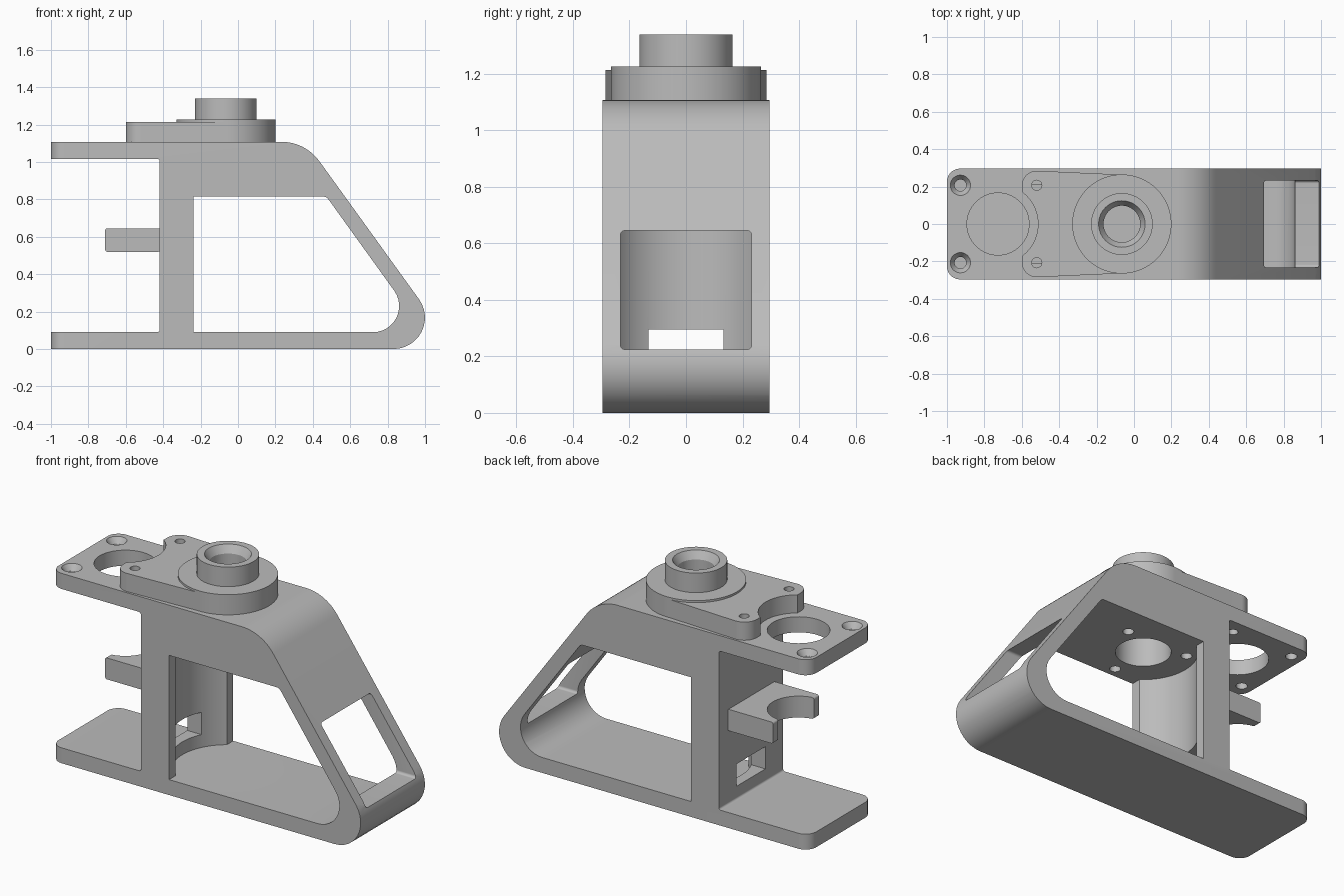
import bpy, bmesh, math
from mathutils import Vector

if "Cube" in bpy.data.objects:
    bpy.data.objects.remove(bpy.data.objects["Cube"], do_unlink=True)

grey = bpy.data.materials.new("plain grey")
grey.use_nodes = True
colour = (0.5, 0.5, 0.5, 1)
grey.diffuse_color = colour
grey.node_tree.nodes["Principled BSDF"].inputs["Base Color"].default_value = colour


def rounded(points, steps=12):
    """Turn (u, v, radius) corners into an outline with filleted corners."""
    out = []
    for i, (u, v, r) in enumerate(points):
        p = Vector((u, v))
        if r == 0:
            out.append(p)
            continue
        a = (Vector(points[i - 1][:2]) - p).normalized()
        b = (Vector(points[(i + 1) % len(points)][:2]) - p).normalized()
        half = a.angle(b) / 2
        centre = p + (a + b).normalized() * r / math.sin(half)
        start = p + a * r / math.tan(half) - centre
        end = p + b * r / math.tan(half) - centre
        turn = math.pi - 2 * half
        for k in range(steps + 1):
            t = k / steps
            out.append(centre + (start * math.sin((1 - t) * turn)
                                 + end * math.sin(t * turn)) / math.sin(turn))
    return out


def finish(name, bm):
    bmesh.ops.recalc_face_normals(bm, faces=bm.faces)
    mesh = bpy.data.meshes.new(name)
    bm.to_mesh(mesh)
    bm.free()
    mesh.materials.append(grey)
    ob = bpy.data.objects.new(name, mesh)
    bpy.context.collection.objects.link(ob)
    return ob


def prism(name, points, axis, lo, hi):
    """Extrude a filleted outline along the given axis."""
    place = {"x": lambda u, v, w: (w, u, v),
             "y": lambda u, v, w: (u, w, v),
             "z": lambda u, v, w: (u, v, w)}[axis]
    bm = bmesh.new()
    outline = rounded(points)
    face = bm.faces.new([bm.verts.new(place(p.x, p.y, lo)) for p in outline])
    top = bmesh.ops.extrude_face_region(bm, geom=[face])["geom"]
    shift = Vector(place(0, 0, hi - lo))
    bmesh.ops.translate(bm, vec=shift, verts=[g for g in top if isinstance(g, bmesh.types.BMVert)])
    return finish(name, bm)


def rect(u0, u1, v0, v1, r=0.0):
    return [(u0, v0, r), (u1, v0, r), (u1, v1, r), (u0, v1, r)]


def cylinder(name, x, y, r, z0, z1, r_top=None, sides=64):
    bm = bmesh.new()
    bmesh.ops.create_cone(bm, cap_ends=True, segments=sides, radius1=r,
                          radius2=r if r_top is None else r_top, depth=z1 - z0)
    bmesh.ops.translate(bm, vec=(x, y, (z0 + z1) / 2), verts=bm.verts)
    return finish(name, bm)


def combine(target, tool, operation="DIFFERENCE"):
    mod = target.modifiers.new("join", "BOOLEAN")
    mod.operation, mod.solver, mod.object = operation, "EXACT", tool
    bpy.context.view_layer.objects.active = target
    bpy.ops.object.modifier_apply(modifier=mod.name)
    bpy.data.objects.remove(tool, do_unlink=True)


W = 0.296           # half width of the frame
SHAFT = -0.065      # main bore position
TUBE = -0.727       # front hole position
FLOOR, CEILING, TOP = 0.09, 0.815, 1.108

# Frame: side profile with rounded nose and shoulder
frame = prism("frame", [
    (-1, 0, 0), (1.16, 0, 0.168), (0.36, TOP, 0.25), (-1, TOP, 0),
    (-1, 1.017, 0), (-0.42, 1.017, 0.012), (-0.42, FLOOR, 0.012), (-1, FLOOR, 0)],
    "y", -W, W)
combine(frame, prism("opening", [
    (-0.238, FLOOR, 0), (0.995, FLOOR, 0.14), (0.473, CEILING, 0.035), (-0.238, CEILING, 0)],
    "y", -1, 1))

# Round the plate ends in plan
combine(frame, prism("plan", [(-1, -W, 0.07), (1.2, -W, 0), (1.2, W, 0), (-1, W, 0.07)],
                     "z", -0.1, 1.3), "INTERSECT")

# Scoop in the upright, its small window and the window in the slope
combine(frame, cylinder("scoop", SHAFT, 0, 0.294, FLOOR, CEILING, sides=96))
combine(frame, prism("small_window", rect(-0.132, 0.132, 0.165, 0.295), "x", -0.6, -0.15))
combine(frame, prism("slope_window", rect(-0.232, 0.232, 0.225, 0.645, 0.015), "x", 0.55, 1.2))

# Holes in the top of the frame
combine(frame, cylinder("tube_hole", TUBE, 0, 0.166, 0.95, 1.2))
combine(frame, cylinder("bearing_hole", SHAFT, 0, 0.15, 0.7, 1.2))
for angle in (30, 150, 270):
    a = math.radians(angle)
    combine(frame, cylinder("fixing_hole", SHAFT + 0.235 * math.cos(a),
                            0.235 * math.sin(a), 0.03, 0.7, 1.2, sides=32))
for y in (-0.207, 0.207):
    combine(frame, cylinder("screw_hole", -0.928, y, 0.031, 0.95, 1.2, sides=32))
    combine(frame, cylinder("countersink", -0.928, y, 0.03, TOP - 0.035, TOP + 0.001, 0.055, 32))
    combine(frame, cylinder("cover_screw_hole", -0.52, y, 0.027, 0.95, 1.2, sides=32))

# Forked clip on the front of the upright
clip = prism("forked_clip", rect(-0.71, -0.415, 0.52, 0.645, 0.012), "y", -0.212, 0.212)
combine(clip, cylinder("clip_notch", TUBE, 0, 0.166, 0.4, 0.8))

# Cover: tapered plate with notch, round flange and hollow boss
cover = prism("bearing_cover", [
    (-0.6, -0.288, 0.08), (SHAFT, -0.264, 0), (SHAFT, 0.264, 0), (-0.6, 0.288, 0.08)],
    "z", TOP, 1.214)
combine(cover, cylinder("cover_notch", TUBE, 0, 0.214, 1.0, 1.3))
combine(cover, cylinder("flange", SHAFT, 0, 0.265, TOP, 1.226, sides=96), "UNION")
combine(cover, cylinder("boss", SHAFT, 0, 0.165, TOP + 0.02, 1.34), "UNION")
combine(cover, cylinder("bore", SHAFT, 0, 0.098, 1.0, 1.4))
combine(cover, cylinder("bore_chamfer", SHAFT, 0, 0.097, 1.295, 1.341, 0.125))
for y in (-0.207, 0.207):
    combine(cover, cylinder("cover_hole", -0.52, y, 0.027, 1.0, 1.3, sides=32))

# Smooth curved faces, keep edges sharp
for ob in (frame, clip, cover):
    bpy.ops.object.select_all(action="DESELECT")
    ob.select_set(True)
    bpy.context.view_layer.objects.active = ob
    bpy.ops.object.shade_smooth_by_angle(angle=math.radians(30))
